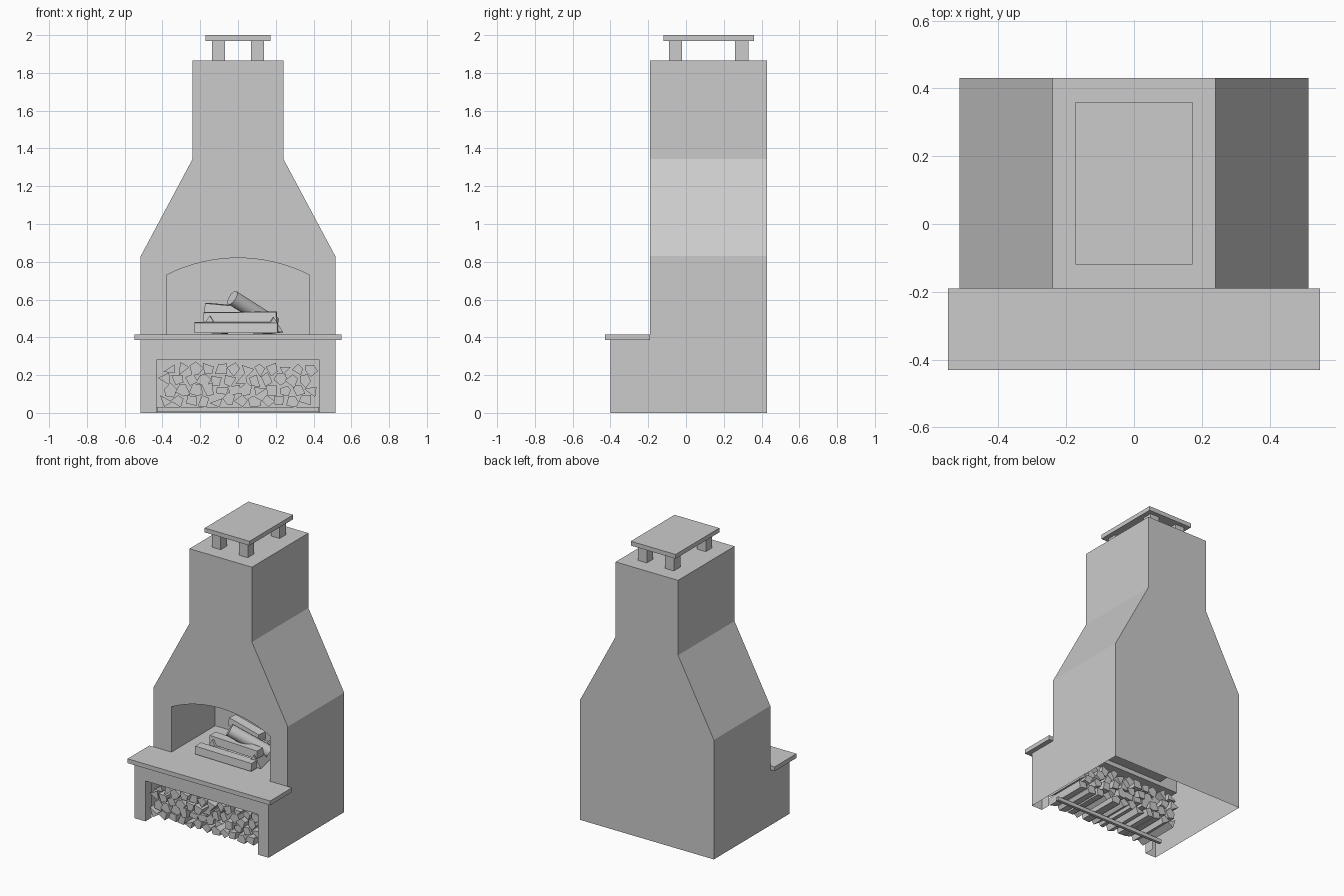
import bpy, bmesh, math, random
from mathutils import Vector

if "Cube" in bpy.data.objects:
    bpy.data.objects.remove(bpy.data.objects["Cube"])

random.seed(4)


def finish(name, bm, recalc=True):
    if recalc:
        bmesh.ops.recalc_face_normals(bm, faces=bm.faces)
    me = bpy.data.meshes.new(name)
    bm.to_mesh(me)
    bm.free()
    ob = bpy.data.objects.new(name, me)
    bpy.context.collection.objects.link(ob)
    return ob


def box(name, x0, x1, y0, y1, z0, z1):
    bm = bmesh.new()
    bmesh.ops.create_cube(bm, size=1)
    for v in bm.verts:
        v.co = (x0 + (v.co.x + .5) * (x1 - x0),
                y0 + (v.co.y + .5) * (y1 - y0),
                z0 + (v.co.z + .5) * (z1 - z0))
    return finish(name, bm)


def face(bm, pts):
    return bm.faces.new([bm.verts.new(p) for p in pts])


def prism(bm, section, a, b):
    """Sweep a 2D section from point a to point b."""
    a, b = Vector(a), Vector(b)
    d = (b - a).normalized()
    side = d.cross(Vector((0, 0, 1))).normalized()
    up = side.cross(d)
    rings = [[bm.verts.new(p + side * u + up * w) for u, w in section] for p in (a, b)]
    n = len(section)
    bm.faces.new(rings[0])
    bm.faces.new(rings[1][::-1])
    for i in range(n):
        j = (i + 1) % n
        bm.faces.new((rings[0][i], rings[1][i], rings[1][j], rings[0][j]))


FRONT, WALL, BACK, INNER = -.40, -.19, .43, .29
HW, NECK, OPEN, NICHE = .515, .24, .378, .432

# Arched firebox outline, left foot to right foot
R = .837
half = math.asin(OPEN / R)
arch = [(-OPEN, .415)]
for i in range(17):
    t = -half + 2 * half * i / 16
    arch.append((R * math.sin(t), .82 - R + R * math.cos(t)))
arch.append((OPEN, .415))

# Masonry shell, hollow and open underneath
bm = bmesh.new()
right = [(HW, .83), (NECK, 1.345), (NECK, 1.865)]
outline = right + [(-x, z) for x, z in reversed(right)]
face(bm, [(x, BACK, z) for x, z in [(HW, 0)] + outline + [(-HW, 0)]])
face(bm, [(x, WALL, z) for x, z in [(HW, .415)] + outline + [(-HW, .415)] + arch])
for (x0, z0), (x1, z1) in zip(outline, outline[1:]):
    face(bm, [(x0, WALL, z0), (x0, BACK, z0), (x1, BACK, z1), (x1, WALL, z1)])
for s in (-1, 1):
    pts = [(FRONT, 0), (BACK, 0), (BACK, .83), (WALL, .83), (WALL, .385), (FRONT, .385)]
    pts = pts if s > 0 else pts[::-1]
    face(bm, [(s * HW, y, z) for y, z in pts])
niche = [(-NICHE, 0), (-NICHE, .28), (NICHE, .28), (NICHE, 0)]
face(bm, [(x, FRONT, z) for x, z in [(HW, 0), (HW, .385), (-HW, .385), (-HW, 0)] + niche])
# Niche reveals
for (x0, z0), (x1, z1) in zip(niche, niche[1:]):
    face(bm, [(x0, FRONT, z0), (x1, FRONT, z1), (x1, FRONT + .07, z1), (x0, FRONT + .07, z0)])
# Firebox walls, floor and back
for (x0, z0), (x1, z1) in zip(arch, arch[1:] + arch[:1]):
    face(bm, [(x0, WALL, z0), (x1, WALL, z1), (x1, INNER, z1), (x0, INNER, z0)])
face(bm, [(x, INNER, z) for x, z in arch])
bmesh.ops.remove_doubles(bm, verts=bm.verts, dist=.0005)
finish("masonry_shell", bm)

# Hearth shelf
box("hearth_shelf", -.548, .548, -.43, WALL, .385, .415)

# Chimney cap on four posts
box("chimney_cap", -.172, .172, -.12, .36, 1.97, 2.0)
for x in (-.138, .07):
    for y in (-.09, .26):
        box("cap_post", x, x + .068, y, y + .07, 1.865, 1.97)

# Stacked split firewood in the niche
bm = bmesh.new()
cols, rows = 12, 4
for r in range(rows):
    for c in range(cols):
        x = -.385 + .77 * (c + .5 * (r % 2) * .8) / (cols - .6)
        z = .064 + .055 * r + random.uniform(-.006, .006)
        n = random.choice((3, 4, 4, 5))
        a0 = random.uniform(0, 6.28)
        sec = []
        for k in range(n):
            a = a0 + 6.283 * (k + random.uniform(-.2, .2)) / n
            rad = random.uniform(.028, .043)
            sec.append((rad * math.cos(a), max(rad * math.sin(a), .03 - z)))
        y = -.37 + random.uniform(-.01, .015)
        prism(bm, sec, (x, y, z), (x, y + .3, z))
finish("stacked_firewood", bm)
box("firewood_rail", -.43, .43, -.26, -.24, .005, .03)

# Logs laid in the firebox
slab = [(-.035, -.028), (.035, -.028), (.03, .025), (-.03, .028)]
wedge = [(-.05, -.03), (.05, -.035), (.0, .045)]
fire_logs = [
    (slab, (-.23, -.11, .452), (.21, -.12, .452)),
    (slab, (-.18, -.02, .505), (.205, -.05, .51)),
    (slab, (-.17, .18, .555), (.1, .12, .53)),
    (wedge, (.19, -.1, .462), (.12, .2, .452)),
    (wedge, (-.15, -.07, .47), (-.1, .22, .452)),
]
for sec, a, b in fire_logs:
    bm = bmesh.new()
    prism(bm, sec, a, b)
    finish("fire_log", bm)
bm = bmesh.new()
ring = [(.042 * math.cos(k * math.pi / 6), .042 * math.sin(k * math.pi / 6)) for k in range(12)]
prism(bm, ring, (-.03, -.05, .61), (.19, .07, .47))
ob = finish("round_fire_log", bm)
bpy.context.view_layer.objects.active = ob
ob.select_set(True)
bpy.ops.object.shade_smooth_by_angle(angle=math.radians(40))
